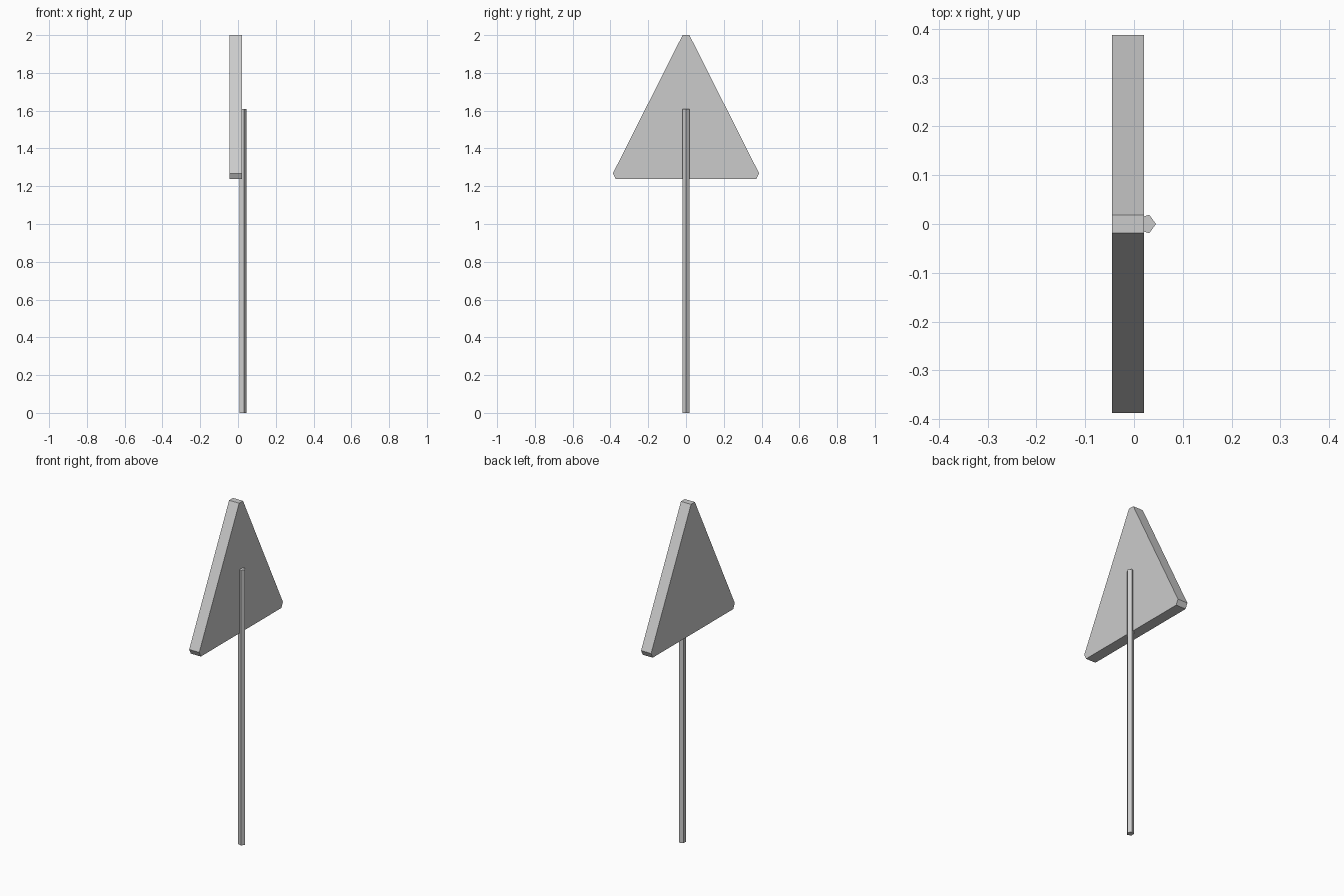
import bpy
import bmesh
from math import cos, sin, pi
from mathutils import Vector

if "Cube" in bpy.data.objects:
    bpy.data.objects.remove(bpy.data.objects["Cube"])


def prism(name, profile, offset):
    """Extrude a closed planar profile into a flat-faced solid."""
    bm = bmesh.new()
    face = bm.faces.new([bm.verts.new(p) for p in profile])
    ext = bmesh.ops.extrude_face_region(bm, geom=[face], use_keep_orig=True)
    verts = [g for g in ext["geom"] if isinstance(g, bmesh.types.BMVert)]
    bmesh.ops.translate(bm, verts=verts, vec=Vector(offset))
    bmesh.ops.recalc_face_normals(bm, faces=bm.faces)
    mesh = bpy.data.meshes.new(name)
    bm.to_mesh(mesh)
    bm.free()
    obj = bpy.data.objects.new(name, mesh)
    bpy.context.collection.objects.link(obj)
    return obj


# Triangular sign plate with clipped corners, mirrored across y
half = [(0.018, 2.0), (0.387, 1.268), (0.372, 1.238)]
outline = half + [(-y, z) for y, z in reversed(half)]
prism("sign_plate", [(-0.045, y, z) for y, z in outline], (0.065, 0, 0))

# Five-sided post behind the plate
r, cx = 0.02, 0.025
ring = [(cx + r * cos(2 * pi * i / 5), r * sin(2 * pi * i / 5), 0) for i in range(5)]
prism("post", ring, (0, 0, 1.61))
